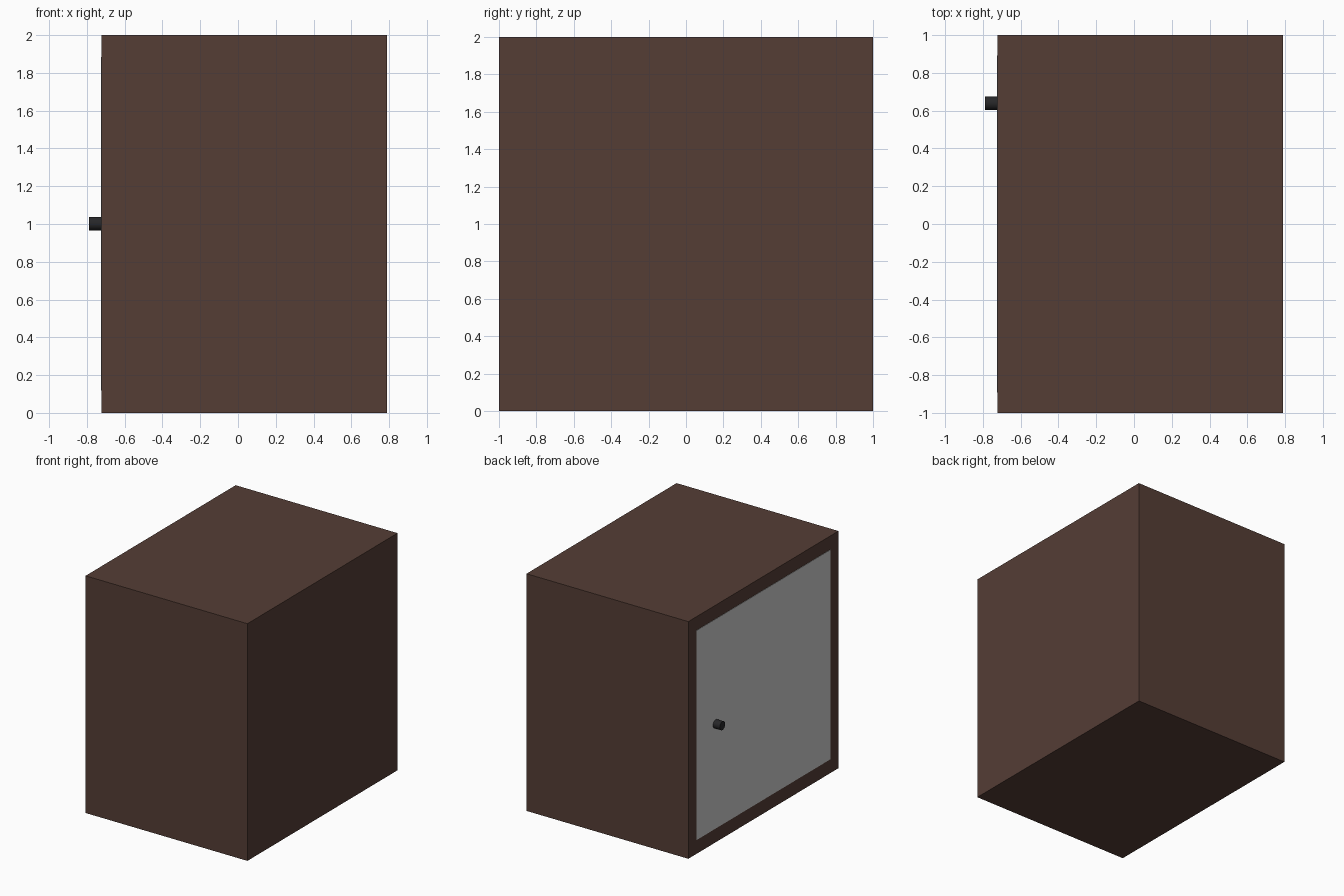
import bpy
from math import pi

if "Cube" in bpy.data.objects:
    bpy.data.objects.remove(bpy.data.objects["Cube"])


def material(name, rgb):
    m = bpy.data.materials.new(name)
    m.diffuse_color = (*rgb, 1)
    m.use_nodes = True
    m.node_tree.nodes["Principled BSDF"].inputs["Base Color"].default_value = m.diffuse_color
    return m


def box(name, x, y, z, mat=None):
    lo, hi = zip(x, y, z)
    bpy.ops.mesh.primitive_cube_add(size=1, location=[(a + b) / 2 for a, b in zip(lo, hi)])
    ob = bpy.context.object
    ob.name = name
    ob.scale = [b - a for a, b in zip(lo, hi)]
    bpy.ops.object.transform_apply(location=False, rotation=False, scale=True)
    if mat:
        ob.data.materials.append(mat)
    return ob


wood = material("dark_wood", (0.09, 0.047, 0.036))
black = material("black_metal", (0.02, 0.02, 0.022))

# Cabinet body
box("cabinet_body", (-0.722, 0.788), (-1, 1), (0, 2), wood)

# Door panel, all but flush with the -x face
box("door", (-0.725, -0.68), (-0.893, 0.893), (0.118, 1.885))

# Door knob
bpy.ops.mesh.primitive_cylinder_add(vertices=24, radius=0.036, depth=0.088,
                                    location=(-0.744, 0.64, 1.002), rotation=(0, pi / 2, 0))
knob = bpy.context.object
knob.name = "door_knob"
knob.data.materials.append(black)
bpy.ops.object.shade_smooth_by_angle()
